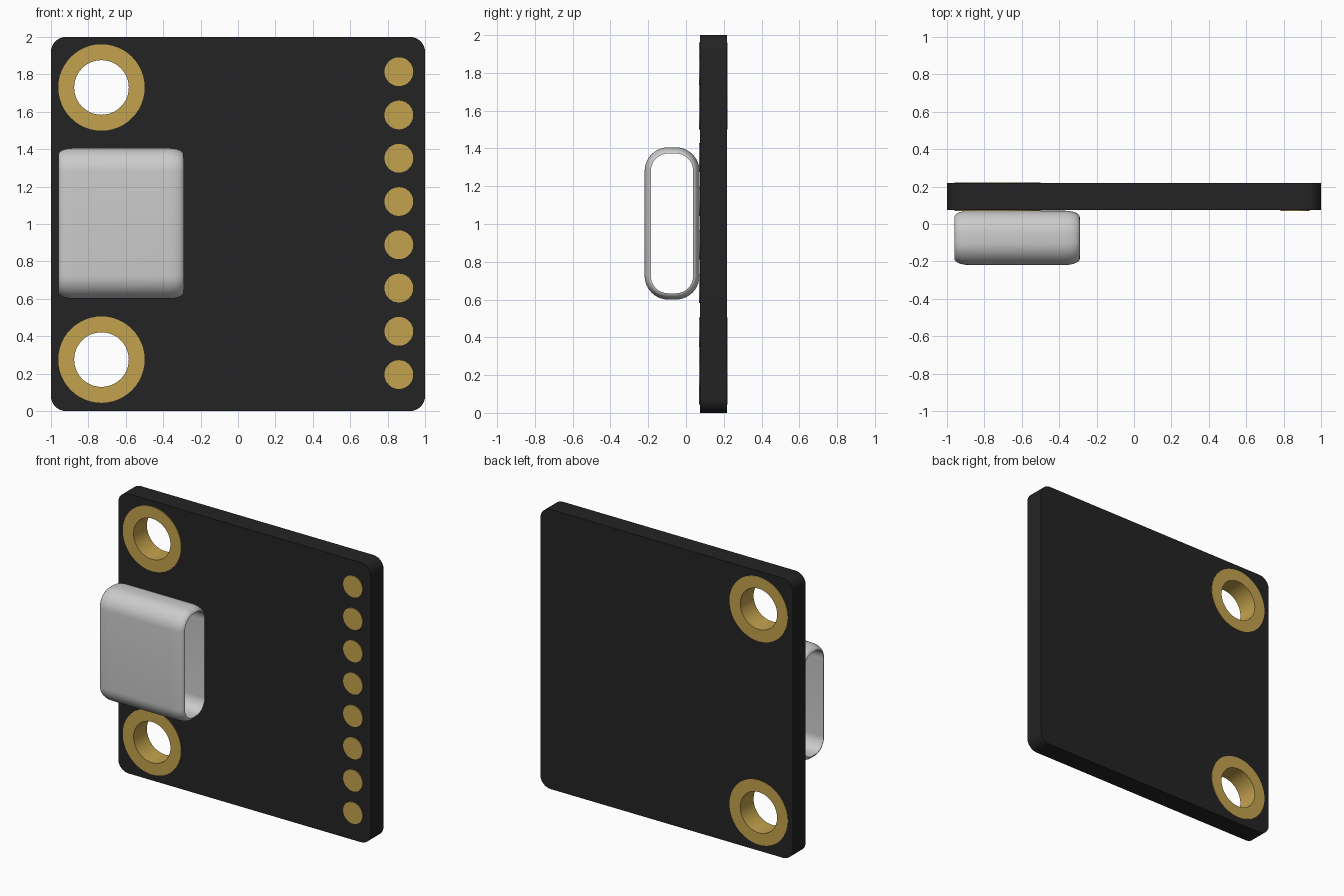
import bpy, bmesh
from math import sin, cos, pi

if "Cube" in bpy.data.objects:
    bpy.data.objects.remove(bpy.data.objects["Cube"])

FRONT, BACK = 0.075, 0.218       # board faces in y
HOLES = [(-0.73, 1.73), (-0.73, 0.275)]


def material(name, rgb):
    m = bpy.data.materials.new(name)
    m.diffuse_color = (*rgb, 1)
    m.use_nodes = True
    m.node_tree.nodes["Principled BSDF"].inputs["Base Color"].default_value = m.diffuse_color
    return m


black = material("black_mask", (0.017, 0.017, 0.018))
gold = material("gold_plate", (0.55, 0.36, 0.075))


def circle(cx, cz, r, n=48):
    return [(cx + r * cos(2 * pi * i / n), cz + r * sin(2 * pi * i / n)) for i in range(n)]


def rounded_rect(cx, cz, hx, hz, r, seg):
    pts = []
    for k, (sx, sz) in enumerate([(1, 1), (-1, 1), (-1, -1), (1, -1)]):
        for i in range(seg + 1):
            a = pi / 2 * (k + i / seg)
            pts.append((cx + sx * (hx - r) + r * cos(a), cz + sz * (hz - r) + r * sin(a)))
    return pts


def smooth(ob):
    bpy.ops.object.select_all(action='DESELECT')
    ob.select_set(True)
    bpy.context.view_layer.objects.active = ob
    bpy.ops.object.shade_smooth_by_angle(angle=0.6)


def plate(name, outlines, y0, y1, mat):
    """Flat plate in the xz plane; inner outlines become holes."""
    cu = bpy.data.curves.new(name, 'CURVE')
    cu.dimensions, cu.fill_mode = '2D', 'BOTH'
    cu.extrude = (y1 - y0) / 2
    for pts in outlines:
        s = cu.splines.new('POLY')
        s.points.add(len(pts) - 1)
        for p, (x, z) in zip(s.points, pts):
            p.co = (x, z, 0, 1)
        s.use_cyclic_u = True
    ob = bpy.data.objects.new(name, cu)
    bpy.context.collection.objects.link(ob)
    ob.rotation_euler.x = pi / 2
    ob.location.y = (y0 + y1) / 2
    bpy.ops.object.select_all(action='DESELECT')
    ob.select_set(True)
    bpy.context.view_layer.objects.active = ob
    bpy.ops.object.convert(target='MESH')
    ob = bpy.context.view_layer.objects.active
    ob.data.materials.clear()
    ob.data.materials.append(mat)
    smooth(ob)
    return ob


def loft(name, loops, mat=None, closed=False):
    """Skin a list of equal-length closed loops of 3D points."""
    bm = bmesh.new()
    rings = [[bm.verts.new(p) for p in loop] for loop in loops]
    pairs = list(zip(rings, rings[1:])) + ([(rings[-1], rings[0])] if closed else [])
    for a, b in pairs:
        for i in range(len(a)):
            j = (i + 1) % len(a)
            bm.faces.new((a[i], a[j], b[j], b[i]))
    bmesh.ops.recalc_face_normals(bm, faces=bm.faces)
    me = bpy.data.meshes.new(name)
    bm.to_mesh(me)
    bm.free()
    ob = bpy.data.objects.new(name, me)
    bpy.context.collection.objects.link(ob)
    if mat:
        me.materials.append(mat)
    smooth(ob)
    return ob


# Circuit board with two mounting holes
plate("board", [rounded_rect(0, 1, 1, 1, 0.08, 8)] + [circle(x, z, 0.149) for x, z in HOLES],
      FRONT, BACK, black)

# Plated mounting holes: a flange on each face joined by a barrel
for n, (hx, hz) in enumerate(HOLES):
    profile = [(0.149, FRONT), (0.231, FRONT), (0.231, FRONT - 0.005), (0.146, FRONT - 0.005),
               (0.146, BACK + 0.003), (0.231, BACK + 0.003), (0.231, BACK), (0.149, BACK)]
    loft(f"mounting_hole_plating_{n + 1}",
         [[(x, y, z) for x, z in circle(hx, hz, r)] for r, y in profile], gold, closed=True)

# Row of contact pads on the front
for i in range(8):
    plate(f"contact_pad_{i + 1}", [circle(0.86, 0.195 + i * 0.2313, 0.077, 32)],
          FRONT - 0.005, FRONT + 0.002, gold)


# Connector shell: open rounded tube along x with outer edges rolled in at both ends
def section(x, inset):
    return [(x, y, z) for y, z in
            rounded_rect(-0.074, 1.003, 0.145 - inset, 0.403 - inset, 0.125 - inset, 10)]


X0, X1, WALL, ROLL = -0.96, -0.29, 0.033, 0.08
roll = [(ROLL * (1 - sin(a)), WALL * (1 - cos(a))) for a in [pi / 2 * (1 - k / 7) for k in range(8)]]
outer = [section(X0 + d, i) for d, i in roll] + [section(X1 - d, i) for d, i in reversed(roll)]
loft("connector_shell", outer, closed=True)
